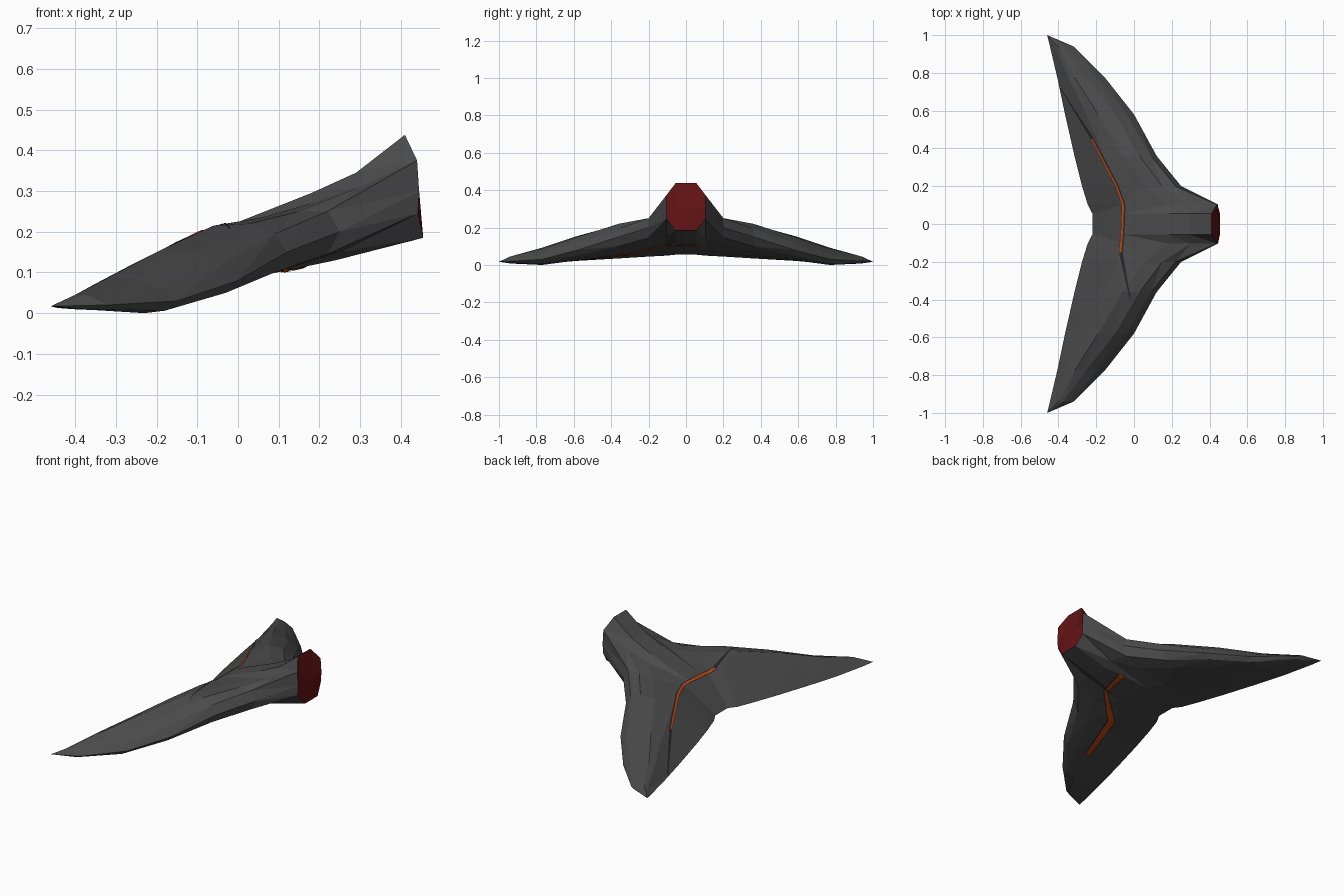
import bpy, bmesh
from mathutils import Vector
from mathutils.bvhtree import BVHTree

if "Cube" in bpy.data.objects:
    bpy.data.objects.remove(bpy.data.objects["Cube"])


def mat(name, rgb):
    m = bpy.data.materials.new(name)
    m.diffuse_color = (*rgb, 1)
    m.use_nodes = True
    m.node_tree.nodes["Principled BSDF"].inputs["Base Color"].default_value = m.diffuse_color
    return m


GREY = mat("charcoal_skin", (0.07, 0.07, 0.07))
RED = mat("cut_flesh_red", (0.125, 0.006, 0.007))
ORANGE = mat("wound_orange", (0.55, 0.065, 0.006))
DARK = mat("wound_edge_dark", (0.02, 0.02, 0.02))

# Cross-sections along the span: y, then (x, z) from trailing edge over the top to the underside
HALF = [
    (0.0, (-.22, .055), (-.06, .20), (.18, .295), (.29, .345), (.41, .438), (.445, .30), (.455, .185), (.24, .13), (0, .08)),
    (.103, (-.245, .05), (-.06, .20), (.18, .27), (.30, .31), (.44, .375), (.445, .30), (.442, .245), (.25, .15), (0, .08)),
    (.20, (-.275, .045), (-.09, .20), (.06, .235), (.15, .25), (.22, .25), (.25, .20), (.22, .145), (.12, .11), (-.05, .07)),
    (.36, (-.315, .035), (-.16, .17), (-.06, .215), (.03, .22), (.09, .195), (.12, .15), (.09, .10), (.02, .075), (-.12, .05)),
    (.58, (-.365, .022), (-.25, .125), (-.19, .155), (-.10, .15), (-.04, .12), (0, .08), (-.03, .05), (-.09, .035), (-.20, .025)),
    (.77, (-.405, .012), (-.345, .075), (-.31, .092), (-.25, .085), (-.19, .06), (-.15, .03), (-.18, .006), (-.23, 0), (-.32, .006)),
    (.94, (-.445, .013), (-.42, .032), (-.40, .045), (-.375, .045), (-.35, .035), (-.32, .02), (-.34, .01), (-.36, .008), (-.41, .01)),
]
# the middle section is repeated to make the flat top and bottom of the stump
HALF.insert(1, (.055,) + HALF[0][1:])
sections = [(-s[0],) + s[1:] for s in reversed(HALF[1:])] + HALF

# Tail fluke: loft through the sections, pointed at both tips
bm = bmesh.new()
rings = [[bm.verts.new((x, s[0], z)) for x, z in s[1:]] for s in sections]
n = len(rings[0])
for a, b in zip(rings, rings[1:]):
    stump = max(abs(a[0].co.y), abs(b[0].co.y)) < .11
    for i in range(n):
        j = (i + 1) % n
        f = bm.faces.new((a[i], a[j], b[j], b[i]))
        f.material_index = 1 if stump and i in (4, 5) else 0
for ring, y in ((rings[0], -1), (rings[-1], 1)):
    tip = bm.verts.new((-.46, y, .017))
    for i in range(n):
        bm.faces.new((ring[i], ring[(i + 1) % n], tip))
bmesh.ops.triangulate(bm, faces=[f for f in bm.faces if f.material_index == 0])
bmesh.ops.recalc_face_normals(bm, faces=bm.faces)
surface = BVHTree.FromBMesh(bm)
me = bpy.data.meshes.new("tail_fluke")
bm.to_mesh(me)
bm.free()
for m in (GREY, RED):
    me.materials.append(m)
bpy.context.collection.objects.link(bpy.data.objects.new("tail_fluke", me))


def slit(name, path, side, lift, material):
    """Thin strip along (x, y, width) points, laid on the top (side 1) or underside (side -1)."""
    pts = []
    for a, b in zip(path, path[1:]):
        a, b = Vector(a), Vector(b)
        steps = max(2, int((b - a).length / .02))
        pts += [a.lerp(b, k / steps) for k in range(steps)]
    pts.append(Vector(path[-1]))
    bm = bmesh.new()
    rows = []
    for k, p in enumerate(pts):
        d = pts[min(k + 1, len(pts) - 1)] - pts[max(k - 1, 0)]
        across = Vector((-d.y, d.x, 0)).normalized() * p.z / 2
        row = []
        for s in (-1, 0, 1):
            q = Vector((p.x, p.y, 0)) + across * s
            hit = surface.ray_cast(Vector((q.x, q.y, side)), Vector((0, 0, -side)))[0]
            if hit:
                row.append(bm.verts.new(hit + Vector((0, 0, side * lift))))
        if len(row) == 3:
            rows.append(row)
    for a, b in zip(rows, rows[1:]):
        for i in (0, 1):
            f = bm.faces.new((a[i], a[i + 1], b[i + 1], b[i]))
            f.normal_update()
            if f.normal.z * side < 0:
                f.normal_flip()
    me = bpy.data.meshes.new(name)
    bm.to_mesh(me)
    bm.free()
    me.materials.append(material)
    bpy.context.collection.objects.link(bpy.data.objects.new(name, me))


# Long gash across the back
back = [(-.39, .72, .005), (-.22, .45, .014), (-.09, .20, .02), (-.055, .10, .02),
        (-.06, -.05, .02), (-.07, -.15, .02), (-.02, -.40, .004)]
slit("back_gash_edge", back, 1, .002, DARK)
slit("back_gash", [(x - .003, y, w * .5) for x, y, w in back[1:6]], 1, .004, ORANGE)

# Crooked gash under one side
under = [(-.16, -.57, .026), (-.07, -.27, .034), (.115, -.10, .012), (.15, .08, .03)]
slit("under_gash_edge", [(x, y, w + .012) for x, y, w in under], -1, .002, DARK)
slit("under_gash", under, -1, .004, ORANGE)
